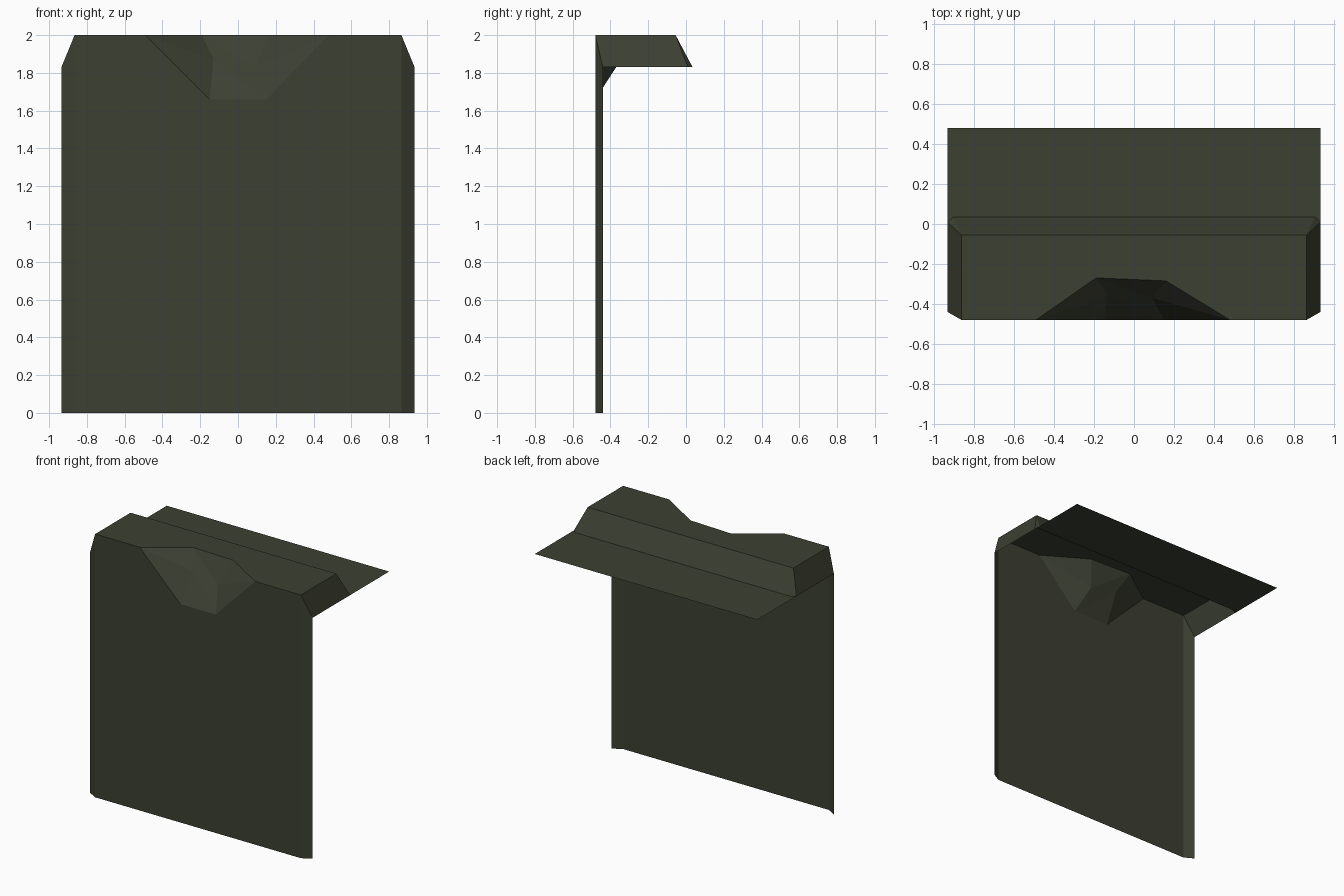
import bpy
import math

if "Cube" in bpy.data.objects:
    bpy.data.objects.remove(bpy.data.objects["Cube"])

# One flat dark olive colour for the whole open shell
olive = bpy.data.materials.new("dark olive")
olive.diffuse_color = (0.045, 0.051, 0.032, 1)
olive.use_nodes = True
olive.node_tree.nodes["Principled BSDF"].inputs["Base Color"].default_value = olive.diffuse_color

# Main levels
FRONT, BACK = -0.48, 0.48
TOP, LEDGE = 2.0, 1.83
XI, XO = 0.865, 0.935          # inner (front/top) and outer half widths


def part(name, faces):
    """Make an object from a list of faces, sharing equal corners."""
    verts = list(dict.fromkeys(p for f in faces for p in f))
    mesh = bpy.data.meshes.new(name)
    mesh.from_pydata(verts, [], [[verts.index(p) for p in f] for f in faces])
    mesh.materials.append(olive)
    mesh.update()
    ob = bpy.data.objects.new(name, mesh)
    bpy.context.collection.objects.link(ob)
    return ob


def both_sides(faces):
    """Faces for the right side plus their mirrored copies."""
    return faces + [[(-x, y, z) for x, y, z in reversed(f)] for f in faces]


# Corners of the broken notch in the front top edge
rim_l, rim_r = (-0.49, FRONT, TOP), (0.48, FRONT, TOP)
back_l, back_r = (-0.19, -0.27, TOP), (0.16, -0.285, TOP)
low_l, low_r = (-0.15, FRONT, 1.66), (0.15, FRONT, 1.66)
in_l, in_r = (-0.13, -0.355, 1.87), (0.09, -0.37, 1.83)

# Shell corners on the right side
top_front = (XI, FRONT, TOP)
top_back = (XI, -0.055, TOP)
side_front = (XO, -0.44, LEDGE)
side_back = (XO, 0.01, LEDGE)
slope_foot = (0.905, 0.035, LEDGE)


def mir(p):
    return (-p[0], p[1], p[2])


# Front panel with the notch cut out
part("front_panel", [[(-XI, FRONT, 0), (XI, FRONT, 0), top_front, rim_r,
                      low_r, low_l, rim_l, mir(top_front)]])

# Top slab with the notch cut out
part("top_slab", [[mir(top_front), rim_l, back_l, back_r, rim_r,
                   top_front, top_back, mir(top_back)]])

# Broken faces inside the notch
part("notch", [
    [rim_l, low_l, in_l], [rim_l, in_l, back_l],
    [back_l, in_l, in_r], [back_l, in_r, back_r],
    [in_l, low_l, low_r], [in_l, low_r, in_r],
    [rim_r, in_r, low_r], [rim_r, back_r, in_r],
])

# Bevelled vertical edges, sloped slab ends and small back corners
part("side_bevels", both_sides([
    [(XI, FRONT, 0), (XO, -0.44, 0), side_front, top_front],
    [top_front, side_front, side_back, top_back],
    [top_back, side_back, slope_foot],
]))

# Slope behind the slab
part("back_slope", [[top_back, slope_foot, mir(slope_foot), mir(top_back)]])

# Flat ledge reaching back
part("rear_ledge", [[mir(side_back), mir(slope_foot), slope_foot, side_back,
                     (XO, BACK, LEDGE), (-XO, BACK, LEDGE)]])
